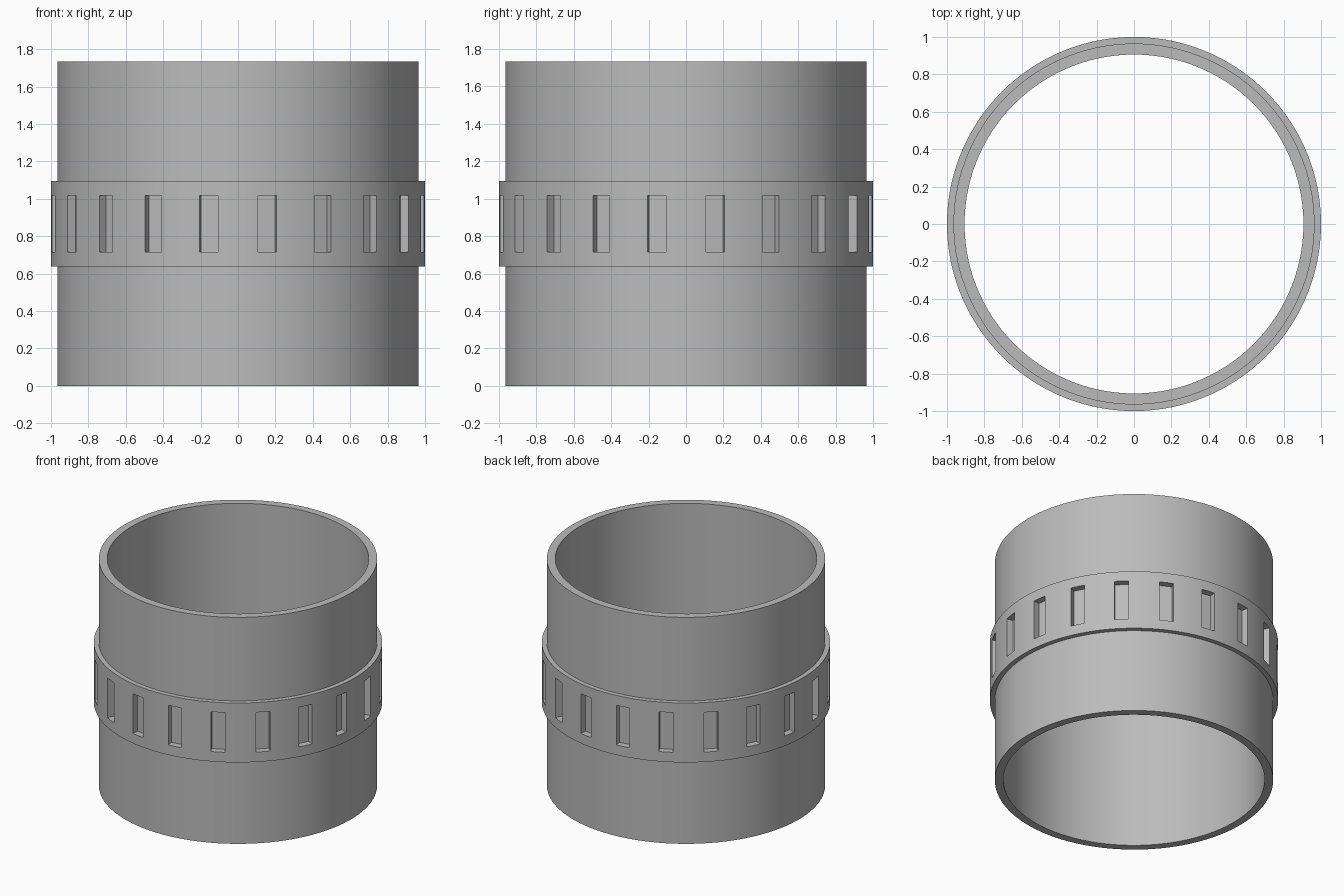
import bpy, bmesh
from math import cos, sin, radians, tau
from mathutils import Matrix, Vector

if "Cube" in bpy.data.objects:
    bpy.data.objects.remove(bpy.data.objects["Cube"], do_unlink=True)

SEGMENTS = 120
SLOTS = 20
HEIGHT = 1.733
MID = HEIGHT / 2
R_IN, R_TUBE, R_BAND = 0.906, 0.965, 1.0
BAND_HALF = 0.2275          # half height of the raised band
SLOT_SIZE = (0.2, 0.1, 0.304)
SLOT_FLOOR = 0.949          # distance of the pocket floor from the axis

grey = bpy.data.materials.new("plain grey")
grey.use_nodes = True
colour = (0.5, 0.5, 0.5, 1)
grey.diffuse_color = colour
grey.node_tree.nodes["Principled BSDF"].inputs["Base Color"].default_value = colour


def make_object(name, bm):
    bmesh.ops.recalc_face_normals(bm, faces=bm.faces[:])
    mesh = bpy.data.meshes.new(name)
    bm.to_mesh(mesh)
    bm.free()
    mesh.materials.append(grey)
    obj = bpy.data.objects.new(name, mesh)
    bpy.context.collection.objects.link(obj)
    return obj


# Coupling sleeve: closed wall profile turned about the z axis
low, high = MID - BAND_HALF, MID + BAND_HALF
profile = [(R_IN, 0), (R_TUBE, 0), (R_TUBE, low), (R_BAND, low),
           (R_BAND, high), (R_TUBE, high), (R_TUBE, HEIGHT), (R_IN, HEIGHT)]
bm = bmesh.new()
rings = []
for i in range(SEGMENTS):
    a = tau * i / SEGMENTS
    rings.append([bm.verts.new((r * cos(a), r * sin(a), z)) for r, z in profile])
for i, ring in enumerate(rings):
    following = rings[(i + 1) % SEGMENTS]
    for j in range(len(profile)):
        k = (j + 1) % len(profile)
        bm.faces.new((ring[j], following[j], following[k], ring[k]))
sleeve = make_object("slotted_sleeve", bm)

# Cutter: a circle of boxes, one for each pocket in the band
bm = bmesh.new()
for i in range(SLOTS):
    turn = Matrix.Rotation(tau * (i + 0.5) / SLOTS, 4, "Z")
    place = Matrix.Translation((SLOT_FLOOR + SLOT_SIZE[0] / 2, 0, MID))
    size = Matrix.Diagonal(Vector((*SLOT_SIZE, 1)))
    bmesh.ops.create_cube(bm, size=1, matrix=turn @ place @ size)
cutter = make_object("slot_cutter", bm)
cutter.hide_render = True

# Cut the pockets and remove the helper
bpy.ops.object.select_all(action="DESELECT")
sleeve.select_set(True)
bpy.context.view_layer.objects.active = sleeve
cut = sleeve.modifiers.new("slots", "BOOLEAN")
cut.operation = "DIFFERENCE"
cut.solver = "EXACT"
cut.object = cutter
bpy.ops.object.modifier_apply(modifier=cut.name)
bpy.data.objects.remove(cutter, do_unlink=True)
bpy.ops.object.shade_smooth_by_angle(angle=radians(30))
